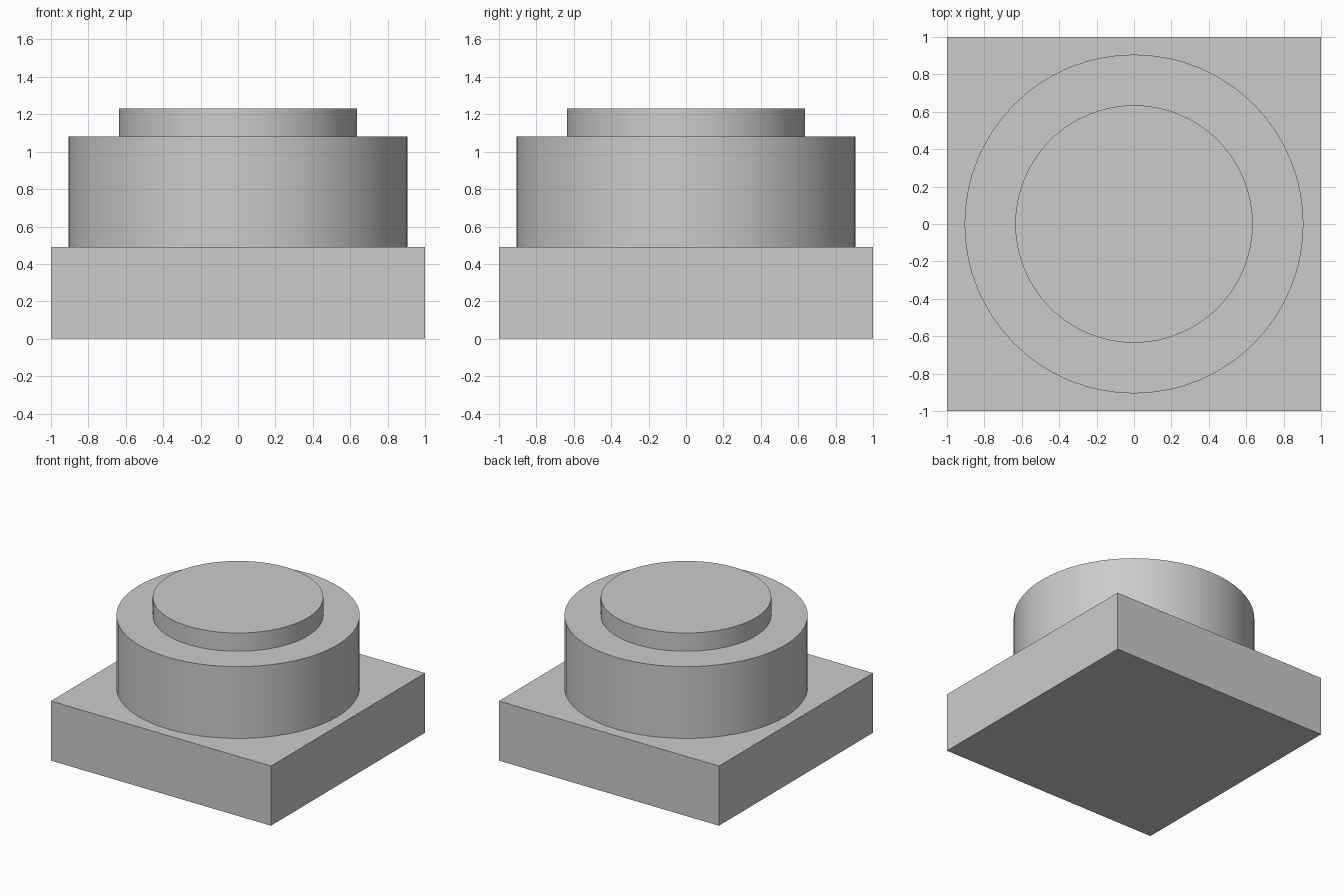
import bpy
import math

cube = bpy.data.objects.get("Cube")
if cube:
    bpy.data.objects.remove(cube, do_unlink=True)

# Single flat grey
grey = bpy.data.materials.new("plain_grey")
grey.use_nodes = True
colour = (0.6, 0.6, 0.6, 1)
grey.diffuse_color = colour
grey.node_tree.nodes["Principled BSDF"].inputs["Base Color"].default_value = colour


def finish(name):
    obj = bpy.context.object
    obj.name = obj.data.name = name
    obj.data.materials.append(grey)
    return obj


def disc(name, radius, bottom, top):
    """Upright cylinder between two heights, smooth around its side."""
    bpy.ops.mesh.primitive_cylinder_add(
        vertices=64, radius=radius, depth=top - bottom,
        location=(0, 0, (bottom + top) / 2))
    finish(name)
    bpy.ops.object.shade_smooth_by_angle(angle=math.radians(30))


# Square base slab
BASE_TOP, DRUM_TOP, CAP_TOP = 0.49, 1.08, 1.23
bpy.ops.mesh.primitive_cube_add(size=2, location=(0, 0, BASE_TOP / 2))
base = finish("square_base")
base.scale.z = BASE_TOP / 2

# Wide drum and the narrower cap on it
disc("round_drum", 0.906, BASE_TOP, DRUM_TOP)
disc("top_cap", 0.635, DRUM_TOP, CAP_TOP)
